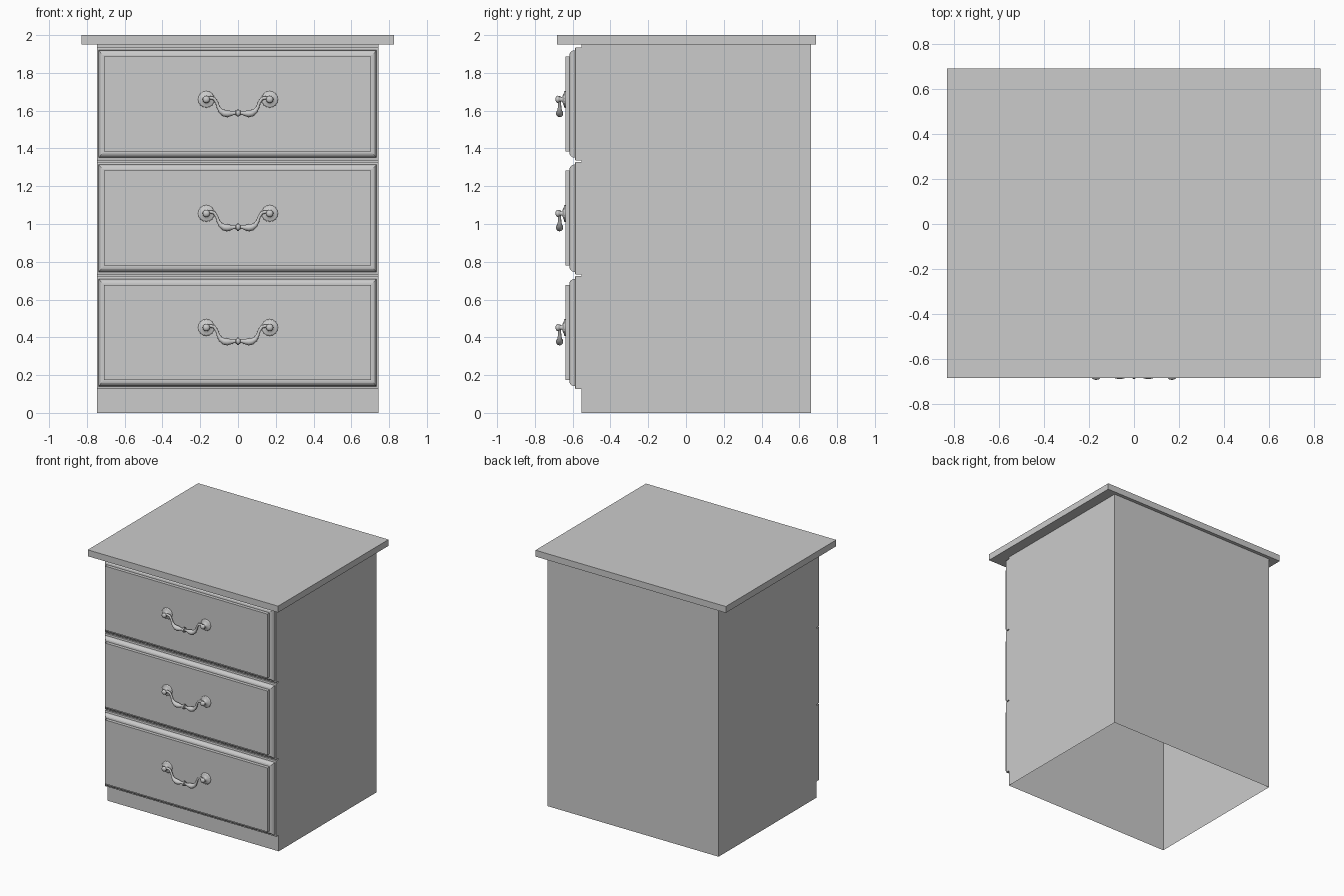
import bpy, bmesh, math
from mathutils import Vector

if "Cube" in bpy.data.objects:
    bpy.data.objects.remove(bpy.data.objects["Cube"])

CX = -0.0025            # body centre in x


def make(name, bm, smooth=None):
    bmesh.ops.recalc_face_normals(bm, faces=bm.faces)
    me = bpy.data.meshes.new(name)
    bm.to_mesh(me)
    bm.free()
    ob = bpy.data.objects.new(name, me)
    bpy.context.collection.objects.link(ob)
    if smooth:
        shade(ob, smooth)
    return ob


def shade(ob, angle):
    bpy.ops.object.select_all(action='DESELECT')
    ob.select_set(True)
    bpy.context.view_layer.objects.active = ob
    bpy.ops.object.shade_smooth_by_angle(angle=math.radians(angle))


def box(name, lo, hi, open_ends=False):
    bm = bmesh.new()
    bmesh.ops.create_cube(bm, size=1)
    for v in bm.verts:
        v.co = Vector([(a + b) / 2 + c * (b - a) for a, b, c in zip(lo, hi, v.co)])
    bm.normal_update()
    if open_ends:
        ends = [f for f in bm.faces if abs(f.normal.z) > 0.9]
        bmesh.ops.delete(bm, geom=ends, context='FACES_ONLY')
    return make(name, bm)


def bridge(bm, a, b):
    n = len(a)
    for i in range(n):
        bm.faces.new((a[i], a[(i + 1) % n], b[(i + 1) % n], b[i]))


def drawer_front(name, z0, z1):
    # nested rectangles: (inset x, inset z, y)
    steps = [(0, 0, -0.554), (0, 0, -0.586), (0.010, 0.014, -0.588),
             (0.011, 0.016, -0.600), (0.016, 0.022, -0.609), (0.023, 0.030, -0.615),
             (0.031, 0.038, -0.617), (0.035, 0.042, -0.617), (0.035, 0.042, -0.612),
             (0.039, 0.047, -0.612), (0.039, 0.047, -0.638)]
    bm = bmesh.new()
    prev = None
    for ix, iz, y in steps:
        x0, x1 = CX - 0.745 + ix, CX + 0.745 - ix
        ring = [bm.verts.new((x, y, z)) for x, z in
                ((x0, z0 + iz), (x1, z0 + iz), (x1, z1 - iz), (x0, z1 - iz))]
        if prev:
            bridge(bm, prev, ring)
        prev = ring
    bm.faces.new(prev)
    return make(name, bm)


def turned(name, x, z, profile, segs=32):
    # lathe around the y axis: (radius, y, scallop depth)
    bm = bmesh.new()
    prev = None
    for r, y, s in profile:
        ring = []
        for i in range(segs):
            a = 2 * math.pi * i / segs
            rr = r - s * (i % 2)
            ring.append(bm.verts.new((x + rr * math.cos(a), y, z + rr * math.sin(a))))
        if prev:
            bridge(bm, prev, ring)
        prev = ring
    bm.faces.new(prev)
    return make(name, bm, 50)


def bail(name, z):
    # swept bar with varying radius: (x, dz, radius), mirrored about the middle
    half = [(-0.168, 0.002, 0.010), (-0.145, 0.008, 0.009), (-0.126, 0.004, 0.009),
            (-0.112, -0.018, 0.008), (-0.104, -0.042, 0.009), (-0.092, -0.062, 0.013),
            (-0.074, -0.073, 0.018), (-0.056, -0.076, 0.019), (-0.038, -0.075, 0.014),
            (-0.022, -0.073, 0.009), (-0.013, -0.073, 0.010), (-0.011, -0.073, 0.015),
            (-0.006, -0.073, 0.013), (-0.005, -0.073, 0.019)]
    pts = half + [(-x, d, r) for x, d, r in reversed(half)]
    cu = bpy.data.curves.new(name, 'CURVE')
    cu.dimensions = '3D'
    cu.bevel_depth = 1.0
    cu.bevel_resolution = 4
    cu.use_fill_caps = True
    sp = cu.splines.new('POLY')
    sp.points.add(len(pts) - 1)
    for p, (x, d, r) in zip(sp.points, pts):
        p.co = (x, -0.669, z + d, 1)
        p.radius = r
    ob = bpy.data.objects.new(name, cu)
    bpy.context.collection.objects.link(ob)
    bpy.ops.object.select_all(action='DESELECT')
    ob.select_set(True)
    bpy.context.view_layer.objects.active = ob
    bpy.ops.object.convert(target='MESH')
    shade(bpy.context.view_layer.objects.active, 50)


# carcass: thin shell, open underneath, closed above by the top board
box("carcass", (-0.7475, -0.554, 0), (0.7425, 0.662, 1.95), open_ends=True)
box("top_board", (-0.829, -0.683, 1.95), (0.827, 0.689, 2.0))

# rosette and post in one turned piece
POST = [(0.045, -0.637, 0.003), (0.045, -0.642, 0.003), (0.040, -0.646, 0),
        (0.034, -0.646, 0), (0.026, -0.651, 0), (0.014, -0.654, 0), (0.011, -0.660, 0),
        (0.012, -0.668, 0), (0.017, -0.673, 0), (0.019, -0.679, 0),
        (0.017, -0.685, 0), (0.011, -0.689, 0), (0.004, -0.691, 0)]

# three drawers with handles
for i, label in enumerate(("bottom", "middle", "top")):
    z0 = 0.127 + 0.605 * i
    drawer_front(label + "_drawer_front", z0, z0 + 0.597)
    zh = 0.452 + 0.604 * i
    for side, x in (("left", -0.168), ("right", 0.168)):
        turned(f"{label}_{side}_handle_rosette", x, zh, POST)
    bail(label + "_handle_bail", zh)
